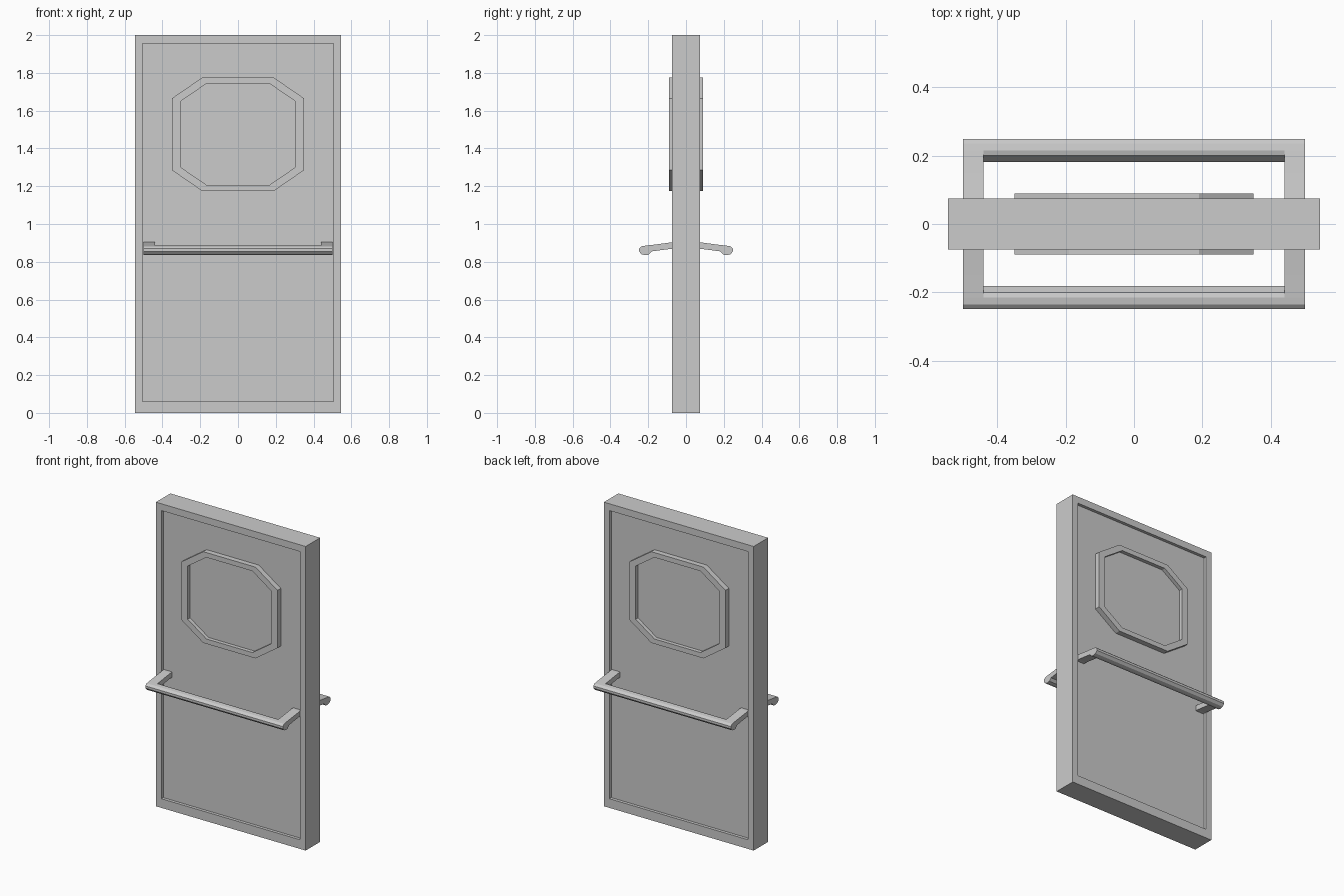
import bpy, bmesh

if "Cube" in bpy.data.objects:
    bpy.data.objects.remove(bpy.data.objects["Cube"])


def make_object(name, bm):
    bmesh.ops.recalc_face_normals(bm, faces=bm.faces)
    mesh = bpy.data.meshes.new(name)
    bm.to_mesh(mesh)
    bm.free()
    obj = bpy.data.objects.new(name, mesh)
    bpy.context.collection.objects.link(obj)
    return obj


def loft(name, loops):
    """Join equal-length closed loops in sequence and cap both ends."""
    bm = bmesh.new()
    rings = [[bm.verts.new(p) for p in loop] for loop in loops]
    for a, b in zip(rings, rings[1:]):
        for i in range(len(a)):
            j = (i + 1) % len(a)
            bm.faces.new((a[i], a[j], b[j], b[i]))
    bm.faces.new(rings[0])
    bm.faces.new(rings[-1])
    return make_object(name, bm)


def rect(x, z0, z1, y):
    return [(-x, y, z0), (x, y, z0), (x, y, z1), (-x, y, z1)]


def octagon(x, cx, z, cz, y, mid=1.475):
    pts = [(cx, z), (x, cz), (x, -cz), (cx, -z),
           (-cx, -z), (-x, -cz), (-x, cz), (-cx, z)]
    return [(px, y, mid + pz) for px, pz in pts]


def extrude_x(name, profile, x0, x1):
    return loft(name, [[(x, s, z) for s, z in profile] for x in (x0, x1)])


# Door slab with a shallow recessed panel on both faces
OUT = (0.545, 0.0, 2.0)
IN = (0.505, 0.06, 1.955)
loft("door_slab", [rect(*IN, -0.055), rect(*IN, -0.075), rect(*OUT, -0.075),
                   rect(*OUT, 0.075), rect(*IN, 0.075), rect(*IN, 0.055)])

# Side profiles (distance from door centre, height) of handle arm and bar
BAR = [(0.182, 0.855), (0.2, 0.881), (0.215, 0.885), (0.235, 0.882), (0.249, 0.87),
       (0.249, 0.855), (0.235, 0.84), (0.215, 0.835), (0.198, 0.838)]
ARM = [(0.05, 0.904), (0.075, 0.903), (0.15, 0.893), (0.215, 0.885), (0.235, 0.882),
       (0.249, 0.87), (0.249, 0.855), (0.235, 0.84), (0.215, 0.835), (0.198, 0.838),
       (0.182, 0.855), (0.13, 0.862), (0.075, 0.869), (0.05, 0.869)]

for side, s in (("front", -1), ("back", 1)):
    # Octagonal window surround with sunken pane
    outer, inner = (0.35, 0.19, 0.3, 0.19), (0.303, 0.167, 0.268, 0.175)
    loft(side + "_window", [octagon(*outer, s * 0.05), octagon(*outer, s * 0.09),
                            octagon(*inner, s * 0.09), octagon(*inner, s * 0.065)])
    # Push bar and its two arms
    bar = [(s * d, z) for d, z in BAR]
    arm = [(s * d, z) for d, z in ARM]
    extrude_x(side + "_push_bar", bar, -0.44, 0.44)
    extrude_x(side + "_left_arm", arm, -0.5, -0.44)
    extrude_x(side + "_right_arm", arm, 0.44, 0.5)
